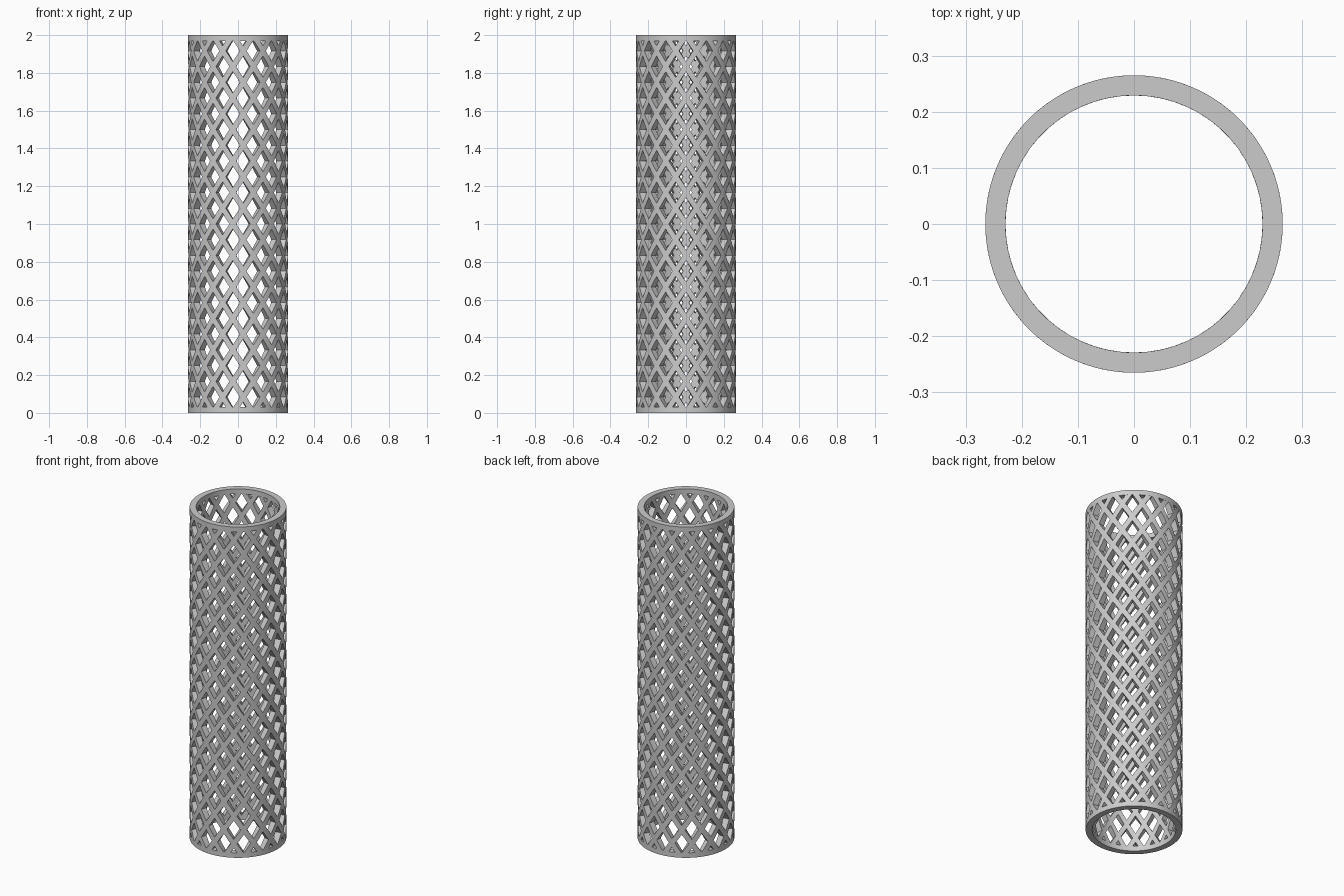
import bpy, bmesh
from math import sin, cos, pi, radians

OUTER, INNER, HEIGHT = 0.265, 0.229, 2.0
COLUMNS, ROWS = 30, 12          # half-pitch columns around, diamonds up
BAND = 0.03                     # solid ring height
OPENING = 0.68                  # hole size within each diamond cell
STEPS = 4                       # pieces per diamond side

cube = bpy.data.objects.get("Cube")
if cube:
    bpy.data.objects.remove(cube, do_unlink=True)

grey = bpy.data.materials.new("grey")
grey.use_nodes = True
grey.diffuse_color = (0.6, 0.6, 0.6, 1)
grey.node_tree.nodes["Principled BSDF"].inputs["Base Color"].default_value = (0.6, 0.6, 0.6, 1)


def finish(bm, name):
    """Thicken a wrapped sheet inwards and make it an object."""
    bmesh.ops.remove_doubles(bm, verts=bm.verts, dist=0.0005)
    new = bmesh.ops.extrude_face_region(bm, geom=bm.faces[:], use_keep_orig=True)
    for v in new["geom"]:
        if isinstance(v, bmesh.types.BMVert):
            v.co.x *= INNER / OUTER
            v.co.y *= INNER / OUTER
    bmesh.ops.recalc_face_normals(bm, faces=bm.faces)
    mesh = bpy.data.meshes.new(name)
    bm.to_mesh(mesh)
    bm.free()
    mesh.materials.append(grey)
    obj = bpy.data.objects.new(name, mesh)
    bpy.context.collection.objects.link(obj)
    bpy.ops.object.select_all(action='DESELECT')
    obj.select_set(True)
    bpy.context.view_layer.objects.active = obj
    bpy.ops.object.shade_smooth_by_angle(angle=radians(30))


def wrap(angle, z):
    return (OUTER * cos(angle), OUTER * sin(angle), z)


# Lattice: staggered diamond frames wrapped around the tube
bm = bmesh.new()
half_a, half_z = 2 * pi / COLUMNS, HEIGHT / ROWS / 2
corners = [(1, 0), (0, 1), (-1, 0), (0, -1)]
for col in range(COLUMNS):
    odd = col % 2
    for row in range(ROWS + odd):
        ca, cz = col * half_a, (2 * row + 1 - odd) * half_z
        for k in range(4):
            (ax, az), (bx, bz) = corners[k], corners[(k + 1) % 4]
            rim = []
            for i in range(STEPS + 1):
                t = i / STEPS
                p, q = ax + (bx - ax) * t, az + (bz - az) * t
                rim.append([bm.verts.new(wrap(ca + p * s * half_a, cz + q * s * half_z))
                            for s in (1, OPENING)])
            for (a, b), (c, d) in zip(rim, rim[1:]):
                bm.faces.new((a, c, d, b))
bmesh.ops.remove_doubles(bm, verts=bm.verts, dist=0.0005)
for z, up in ((BAND, -1), (HEIGHT - BAND, 1)):
    bmesh.ops.bisect_plane(bm, geom=bm.verts[:] + bm.edges[:] + bm.faces[:],
                           plane_co=(0, 0, z), plane_no=(0, 0, up), clear_outer=True)
finish(bm, "lattice_wall")

# Solid end rings
for name, z in (("bottom_ring", 0), ("top_ring", HEIGHT - BAND)):
    bm = bmesh.new()
    n = COLUMNS * STEPS
    for i in range(n):
        a, b = 2 * pi * i / n, 2 * pi * (i + 1) / n
        bm.faces.new([bm.verts.new(wrap(*p)) for p in
                      ((a, z), (b, z), (b, z + BAND), (a, z + BAND))])
    finish(bm, name)
